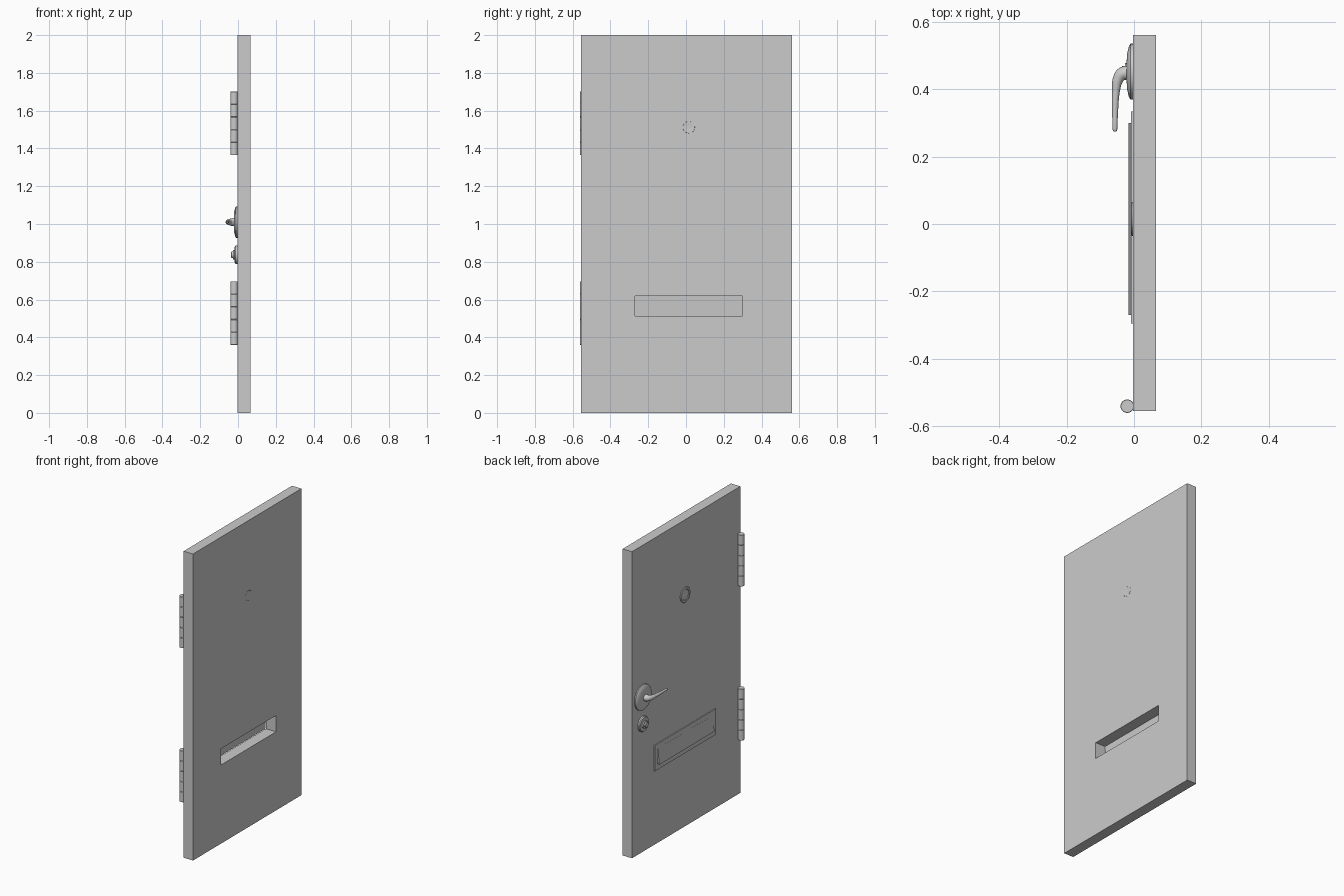
import bpy, bmesh, math
from mathutils import Matrix, Vector

if "Cube" in bpy.data.objects:
    bpy.data.objects.remove(bpy.data.objects["Cube"], do_unlink=True)


def finish(name, bm, smooth=False):
    bmesh.ops.recalc_face_normals(bm, faces=bm.faces)
    mesh = bpy.data.meshes.new(name)
    bm.to_mesh(mesh)
    bm.free()
    ob = bpy.data.objects.new(name, mesh)
    bpy.context.collection.objects.link(ob)
    if smooth:
        shade(ob)
    return ob


def shade(ob):
    bpy.ops.object.select_all(action='DESELECT')
    ob.select_set(True)
    bpy.context.view_layer.objects.active = ob
    bpy.ops.object.shade_smooth_by_angle(angle=math.radians(35))


def framed_panel(name, x0, x1, outer, inner):
    """Slab in the YZ plane with a rectangular opening; rects are (y0, y1, z0, z1)."""
    bm = bmesh.new()

    def ring(x, r):
        y0, y1, z0, z1 = r
        return [bm.verts.new((x, y, z)) for y, z in ((y0, z0), (y1, z0), (y1, z1), (y0, z1))]

    rings = [ring(x0, outer), ring(x1, outer), ring(x1, inner), ring(x0, inner)]
    for k, a in enumerate(rings):
        b = rings[(k + 1) % 4]
        for i in range(4):
            j = (i + 1) % 4
            bm.faces.new((a[i], a[j], b[j], b[i]))
    return finish(name, bm)


def turned(name, centre, profile, axis='X', steps=32):
    """Revolve (radius, offset) points about an axis through centre."""
    bm = bmesh.new()
    along = Vector((1, 0, 0)) if axis == 'X' else Vector((0, 0, 1))
    out = Vector((0, 1, 0))
    verts = [bm.verts.new(out * r + along * d) for r, d in profile]
    edges = [bm.edges.new(p) for p in zip(verts, verts[1:])]
    bmesh.ops.spin(bm, geom=verts + edges, cent=(0, 0, 0), axis=along,
                   angle=math.tau, steps=steps, use_duplicate=False)
    bmesh.ops.remove_doubles(bm, verts=bm.verts, dist=1e-5)
    bmesh.ops.translate(bm, verts=bm.verts, vec=centre)
    return finish(name, bm, True)


# Door leaf with letter slot, and the slot surround
FACE = -0.003
SLOT = (-0.27, 0.30, 0.513, 0.619)
framed_panel("door_leaf", FACE, 0.065, (-0.556, 0.561, 0, 2), SLOT)
framed_panel("letter_plate", -0.009, FACE, (-0.296, 0.334, 0.482, 0.65), SLOT)

# Letter flap, hinged at the top and standing slightly proud at the bottom
bm = bmesh.new()
y0, y1, z0, z1 = SLOT
section = ((-0.016, z0), (-0.0095, z1), (-0.006, z1), (-0.012, z0))
flap = bm.faces.new([bm.verts.new((x, y0, z)) for x, z in section])
ext = bmesh.ops.extrude_face_region(bm, geom=[flap])["geom"]
bmesh.ops.translate(bm, vec=(0, y1 - y0, 0),
                    verts=[g for g in ext if isinstance(g, bmesh.types.BMVert)])
flap_back = [f for f in bm.faces if f == flap]
if not flap_back:
    bm.faces.new([v for v in bm.verts if v.co.y == y0])
finish("letter_flap", bm)

# Peephole: rim and lens on one side, small lens on the other
EYE = (0, 0.015, 1.512)
turned("peephole_rim", EYE, [(0.05, FACE), (0.05, -0.006), (0.047, -0.009), (0.035, -0.009),
                             (0.032, -0.006), (0, -0.006)])
turned("peephole_lens", EYE, [(0.033, 0.064), (0.031, 0.0655), (0.022, 0.0655),
                              (0.02, 0.0652), (0, 0.0652)])

# Handle rose and lock
turned("handle_rose", (0, 0.4525, 1.01),
       [(0.083, FACE), (0.083, -0.01), (0.076, -0.015), (0.055, -0.02), (0.03, -0.022), (0, -0.022)])
turned("lock_rose", (0, 0.4525, 0.837),
       [(0.049, FACE), (0.049, -0.012), (0.045, -0.017), (0.028, -0.018), (0.025, -0.018),
        (0.025, -0.026), (0, -0.026)])
turned("lock_cylinder", (0, 0.4525, 0.837),
       [(0.017, -0.02), (0.017, -0.034), (0.015, -0.036), (0, -0.036)], steps=24)

# Curved, tapering lever
path = ((-0.015, 0.449, 0.022), (-0.034, 0.446, 0.02), (-0.047, 0.43, 0.016),
        (-0.0535, 0.395, 0.0115), (-0.056, 0.34, 0.009), (-0.0565, 0.278, 0.0065),
        (-0.0565, 0.274, 0.004))
curve = bpy.data.curves.new("handle_lever", 'CURVE')
curve.dimensions = '3D'
curve.bevel_depth = 1
curve.bevel_resolution = 4
curve.resolution_u = 6
curve.use_fill_caps = True
spline = curve.splines.new('BEZIER')
spline.bezier_points.add(len(path) - 1)
for p, (x, y, r) in zip(spline.bezier_points, path):
    p.co = (x, y, 1.01)
    p.radius = r
    p.handle_left_type = p.handle_right_type = 'AUTO'
lever = bpy.data.objects.new("handle_lever", curve)
bpy.context.collection.objects.link(lever)
bpy.ops.object.select_all(action='DESELECT')
lever.select_set(True)
bpy.context.view_layer.objects.active = lever
bpy.ops.object.convert(target='MESH')
shade(bpy.context.view_layer.objects.active)

# Two hinges, each a barrel of five knuckles
LENGTH, COUNT, R, GAP = 0.336, 5, 0.02, 0.0015
step = LENGTH / COUNT
for label, base in (("lower", 0.36), ("upper", 1.365)):
    profile = [(0, 0)]
    for k in range(COUNT):
        a, b = k * step, (k + 1) * step
        profile += [(R - GAP, a), (R, a + GAP), (R, b - GAP)]
    profile += [(R - GAP, LENGTH), (0, LENGTH)]
    turned(label + "_hinge", (-0.02, -0.541, base), profile, axis='Z', steps=24)
